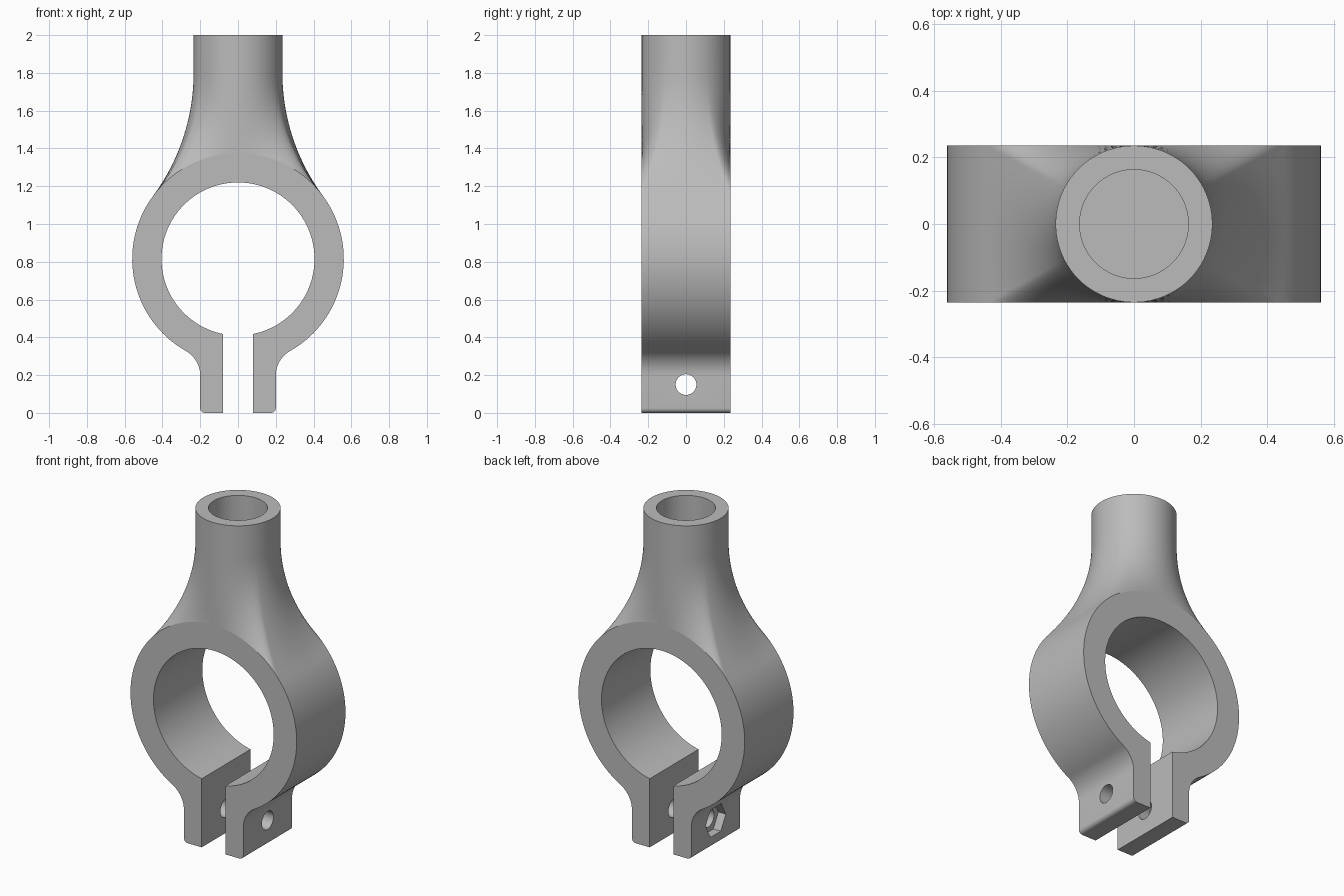
import bpy, bmesh
from math import sin, cos, atan2, sqrt, pi, radians

old = bpy.data.objects.get("Cube")
if old:
    bpy.data.objects.remove(old, do_unlink=True)

# Main dimensions
D = 0.235                      # half depth, also neck radius
CZ, RO, RI = 0.815, 0.56, 0.405  # ring centre height and radii
SLOT, LUG = 0.08, 0.2          # inner and outer x of the lugs
FIL, EDGE = 0.15, 0.025        # lug-to-ring fillet, lug corner radius
NECK_Z, TOP = 1.8, 2.0         # start of the straight neck, top

# Fillet centre, and flare radius tangent to both neck and ring
fil_x = LUG + FIL
fil_z = CZ - sqrt((RO + FIL) ** 2 - fil_x ** 2)
rise = NECK_Z - CZ
flare = (D * D + rise * rise - RO * RO) / (2 * (RO - D))
tan_a = atan2(rise, D + flare)
low_a = atan2(fil_z - CZ, fil_x)


def arc(cx, cz, r, a, b, n):
    steps = [a + (b - a) * i / n for i in range(n + 1)]
    return [(cx + r * cos(t), cz + r * sin(t)) for t in steps]


# Outline of the clamp: right half, top arc, left half, bore
right = [(SLOT, 0)]
right += arc(LUG - EDGE, EDGE, EDGE, -pi / 2, 0, 6)
right += arc(fil_x, fil_z, FIL, pi, pi + low_a, 12)
right += arc(0, CZ, RO, low_a, tan_a, 36)[1:]
crown = arc(0, CZ, RO, tan_a, pi - tan_a, 40)
left = [(-x, z) for x, z in reversed(right)]
slot_a = atan2(-sqrt(RI * RI - SLOT * SLOT), SLOT)
bore = arc(0, CZ, RI, pi - slot_a, slot_a, 96)
outline = right + crown[1:-1] + left + bore

bm = bmesh.new()
front = [bm.verts.new((x, -D, z)) for x, z in outline]
back = [bm.verts.new((x, D, z)) for x, z in outline]
bm.faces.new(front)
bm.faces.new(list(reversed(back)))

# Points across the depth where the neck meets the ring
first = len(right) - 1
last = first + len(crown) - 1
M = 14


def across(i):
    x, z = outline[i]
    return [bm.verts.new((x, -D + 2 * D * k / M, z)) for k in range(1, M)]


mid_r, mid_l = across(first), across(last)

# Side walls, left open under the neck
n = len(outline)
for i in range(n):
    j = (i + 1) % n
    if first <= i < last:
        continue
    a = mid_l if i == last else []
    b = mid_r if j == first else []
    bm.faces.new([front[i], front[j]] + b + [back[j], back[i]] + a[::-1])

# Neck: blend from the ring's rim to a round tube
rim = front[first:last + 1] + mid_l + back[first:last + 1][::-1] + mid_r[::-1]
drop = NECK_Z - outline[first][1]


def flare_at(t):
    return flare - sqrt(flare ** 2 - (drop * t) ** 2)


ROWS = 24
prev = rim
for k in range(ROWS - 1, -2, -1):
    row = []
    for v in rim:
        ang = atan2(v.co.y, v.co.x)
        t = max(k, 0) / ROWS
        f = flare_at(t) / flare_at(1)
        x = D * cos(ang) * (1 - f) + v.co.x * f
        y = D * sin(ang) * (1 - f) + v.co.y * f
        z = TOP if k < 0 else NECK_Z + (v.co.z - NECK_Z) * t
        row.append(bm.verts.new((x, y, z)))
    for i in range(len(rim)):
        j = (i + 1) % len(rim)
        bm.faces.new([prev[i], prev[j], row[j], row[i]])
    prev = row
bm.faces.new(prev)
bmesh.ops.recalc_face_normals(bm, faces=bm.faces)

mesh = bpy.data.meshes.new("clamp_body")
bm.to_mesh(mesh)
bm.free()
body = bpy.data.objects.new("clamp_body", mesh)
bpy.context.collection.objects.link(body)

grey = bpy.data.materials.new("plain grey")
grey.use_nodes = True
colour = (0.5, 0.5, 0.5, 1)
grey.diffuse_color = colour
grey.node_tree.nodes["Principled BSDF"].inputs["Base Color"].default_value = colour
mesh.materials.append(grey)


def drill(name, sides, radius, depth, place, turn=(0, 0, 0)):
    """Cut a prism-shaped hole into the body."""
    bpy.ops.mesh.primitive_cylinder_add(vertices=sides, radius=radius, depth=depth,
                                        location=place, rotation=turn)
    cutter = bpy.context.object
    cutter.name = name
    cutter.hide_render = True
    cutter.data.materials.append(grey)
    bpy.ops.object.select_all(action="DESELECT")
    bpy.context.view_layer.objects.active = body
    body.select_set(True)
    mod = body.modifiers.new(name, "BOOLEAN")
    mod.operation = "DIFFERENCE"
    mod.solver = "EXACT"
    mod.object = cutter
    bpy.ops.object.modifier_apply(modifier=mod.name)
    bpy.data.objects.remove(cutter, do_unlink=True)


# Blind socket in the neck, bolt hole through both lugs, nut pocket
sideways = (0, pi / 2, 0)
drill("neck_socket", 64, 0.163, 0.8, (0, 0, 1.8))
drill("bolt_hole", 40, 0.055, 0.6, (0, 0, 0.15), sideways)
drill("nut_pocket", 6, 0.098, 0.1, (-LUG, 0, 0.15), sideways)

# Smooth curved walls, keep the flat front and back crisp
bpy.ops.object.shade_smooth_by_angle(angle=radians(30))
for p in body.data.polygons:
    if abs(p.normal.y) > 0.9999:
        p.use_smooth = False
